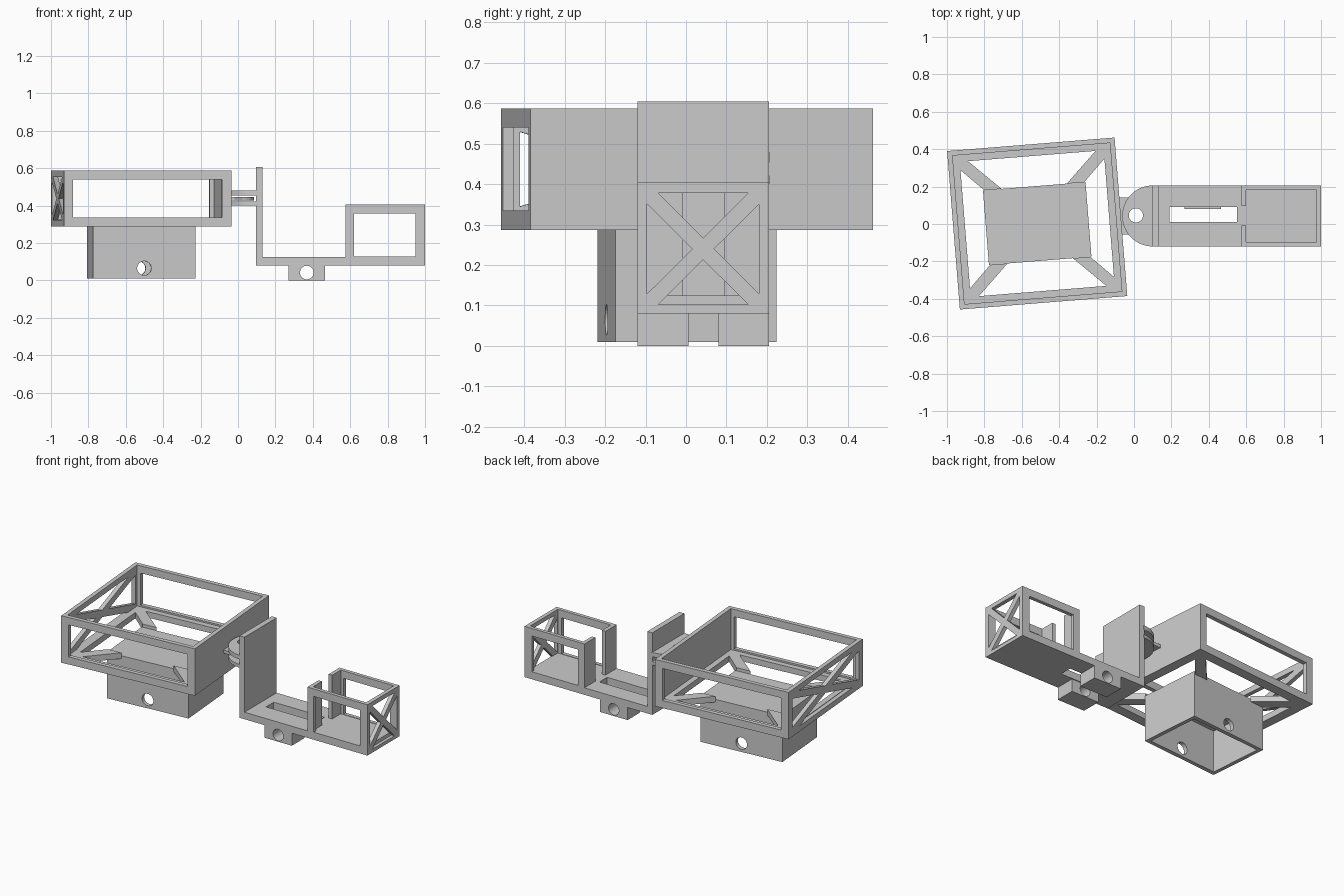
import bpy, bmesh
from math import sin, cos, pi, radians
from mathutils import Matrix, Vector

if "Cube" in bpy.data.objects:
    bpy.data.objects.remove(bpy.data.objects["Cube"])

# Sketch planes: profile (u, v) and extrusion direction w
AXES = {
    'xy': ((1, 0, 0), (0, 1, 0), (0, 0, 1)),
    'xz': ((1, 0, 0), (0, 0, 1), (0, -1, 0)),
    'yz': ((0, 1, 0), (0, 0, 1), (1, 0, 0)),
}


def rect(u0, u1, v0, v1):
    return [(u0, v0), (u1, v0), (u1, v1), (u0, v1)]


def arc(u, v, r, a0=0, a1=360, n=32):
    steps = n if a1 - a0 == 360 else n + 1
    return [(u + r * cos(radians(a0 + (a1 - a0) * i / n)),
             v + r * sin(radians(a0 + (a1 - a0) * i / n))) for i in range(steps)]


def truss_holes(u0, u1, v0, v1, g):
    """Four triangular openings left by crossing braces; g is the gap along the sides."""
    cu, cv = (u0 + u1) / 2, (v0 + v1) / 2
    k = (v1 - v0) / (u1 - u0)
    gu, gv = g, g * k
    return [
        [(u0 + gu, v0), (u1 - gu, v0), (cu, cv - gv)],
        [(u0 + gu, v1), (cu, cv + gv), (u1 - gu, v1)],
        [(u0, v0 + gv), (cu - gu, cv), (u0, v1 - gv)],
        [(u1, v0 + gv), (u1, v1 - gv), (cu + gu, cv)],
    ]


def plate(name, plane, w0, w1, outline, holes=(), base=Matrix()):
    """Solid plate from an outline with holes, spanning w0..w1 on the third axis."""
    cu = bpy.data.curves.new(name, 'CURVE')
    cu.dimensions, cu.fill_mode, cu.extrude = '2D', 'BOTH', abs(w1 - w0) / 2
    for loop in [outline, *holes]:
        sp = cu.splines.new('POLY')
        sp.points.add(len(loop) - 1)
        for p, (u, v) in zip(sp.points, loop):
            p.co = (u, v, 0, 1)
        sp.use_cyclic_u = True
    tmp = bpy.data.objects.new(name + "_sketch", cu)
    bpy.context.collection.objects.link(tmp)
    dg = bpy.context.evaluated_depsgraph_get()
    me = bpy.data.meshes.new_from_object(tmp.evaluated_get(dg))
    bpy.data.objects.remove(tmp)
    m = Matrix([Vector(a) for a in AXES[plane]]).transposed().to_4x4()
    axis = {'xy': 2, 'xz': 1, 'yz': 0}[plane]
    m.translation[axis] = (w0 + w1) / 2
    me.transform(base @ m)
    bm = bmesh.new()
    bm.from_mesh(me)
    bmesh.ops.remove_doubles(bm, verts=bm.verts, dist=1e-5)
    bmesh.ops.recalc_face_normals(bm, faces=bm.faces)
    for f in bm.faces:
        f.smooth = False
    bm.to_mesh(me)
    bm.free()
    me.name = name
    ob = bpy.data.objects.new(name, me)
    bpy.context.collection.objects.link(ob)
    return ob


# ---------- Trailer, turned slightly about z ----------
T = Matrix.Translation((-0.5175, 0.0025, 0)) @ Matrix.Rotation(radians(4.6), 4, 'Z')
L, W, t = 0.449, 0.425, 0.027
Z0, Z1 = 0.287, 0.587

# Side walls with long windows
for s, side in ((-1, "front"), (1, "back")):
    plate("trailer_wall_" + side, 'xz', s * W, s * (W - t), rect(-L, L, Z0, Z1),
          [rect(-L + 0.05, L - 0.05, 0.335, 0.54)], T)
# Solid end towards the hitch, braced outer end
plate("trailer_wall_hitch_end", 'yz', L - t, L, rect(-W + t, W - t, Z0, Z1), base=T)
plate("trailer_wall_braced_end", 'yz', -L, -L + t, rect(-W + t, W - t, Z0, Z1),
      truss_holes(-W + 0.045, W - 0.045, Z0 + 0.035, Z1 - 0.035, 0.075), T)
# Floor ring and corner struts
plate("trailer_floor_ring", 'xy', Z0, 0.325, rect(-L + t, L - t, -W + t, W - t),
      [rect(-L + 0.063, L - 0.063, -W + 0.063, W - 0.063)], T)
for sx in (-1, 1):
    for sy in (-1, 1):
        strut = [(0.215, 0.2), (0.372, 0.365), (0.389, 0.365), (0.389, 0.325), (0.275, 0.2),
                 (0.275, 0.17), (0.215, 0.17)]
        strut = strut[:5]
        plate("trailer_floor_strut", 'xy', Z0, 0.325,
              [(sx * 0.175, sy * 0.2), (sx * 0.345, sy * 0.365), (sx * 0.389, sy * 0.365),
               (sx * 0.389, sy * 0.32), (sx * 0.268, sy * 0.2)], base=T)
# Hollow box below, open at the bottom
plate("box_top", 'xy', 0.277, 0.305, rect(-0.275, 0.275, -0.2, 0.2), base=T)
for s in (-1, 1):
    plate("box_side", 'xz', s * 0.2, s * 0.175, rect(-0.275, 0.275, 0.01, 0.277),
          [arc(0, 0.065, 0.038)], T)
    plate("box_end", 'yz', s * 0.275, s * 0.25, rect(-0.175, 0.175, 0.01, 0.277), base=T)

# ---------- Hitch ----------
CY = 0.043
for z0, z1 in ((0.4, 0.421), (0.453, 0.48)):
    plate("hitch_fork", 'xy', z0, z1, arc(0.1, CY, 0.163, 90, 270), [arc(0.01, CY + 0.003, 0.038)])
plate("hitch_tongue", 'xy', 0.427, 0.447,
      [(-0.075, -0.057), (-0.02, -0.057)] + arc(0.01, CY + 0.003, 0.075, -80, 80, 16)
      + [(-0.02, 0.142), (-0.09, 0.142)], [arc(0.01, CY + 0.003, 0.038)])

# ---------- Front carriage ----------
Y0, Y1 = -0.12, 0.205
plate("carriage_upright", 'yz', 0.095, 0.13, rect(Y0, Y1, 0.125, 0.605))
plate("carriage_floor", 'xy', 0.08, 0.125, rect(0.095, 0.98, Y0, Y1),
      [rect(0.19, 0.55, 0.012, 0.09)])
# Axle lugs
for y0, y1 in ((Y0, 0.006), (0.08, Y1)):
    plate("axle_lug", 'xz', y0, y1, rect(0.27, 0.465, 0, 0.08), [arc(0.368, 0.042, 0.0365)]) 
# Cage sides, rear posts and braced end
for y0, y1 in ((Y0, Y0 + 0.023), (Y1 - 0.023, Y1)):
    plate("cage_side", 'xz', y0, y1, rect(0.575, 1.0, 0.08, 0.405),
          [rect(0.62, 0.948, 0.128, 0.357)])
for y0, y1 in ((Y0 + 0.023, -0.007), (0.095, Y1 - 0.023)):
    plate("cage_post", 'yz', 0.575, 0.6, rect(y0, y1, 0.125, 0.405))
plate("cage_braced_end", 'yz', 0.975, 1.0, rect(Y0 + 0.023, Y1 - 0.023, 0.08, 0.405),
      truss_holes(-0.096, 0.181, 0.102, 0.378, 0.027))
